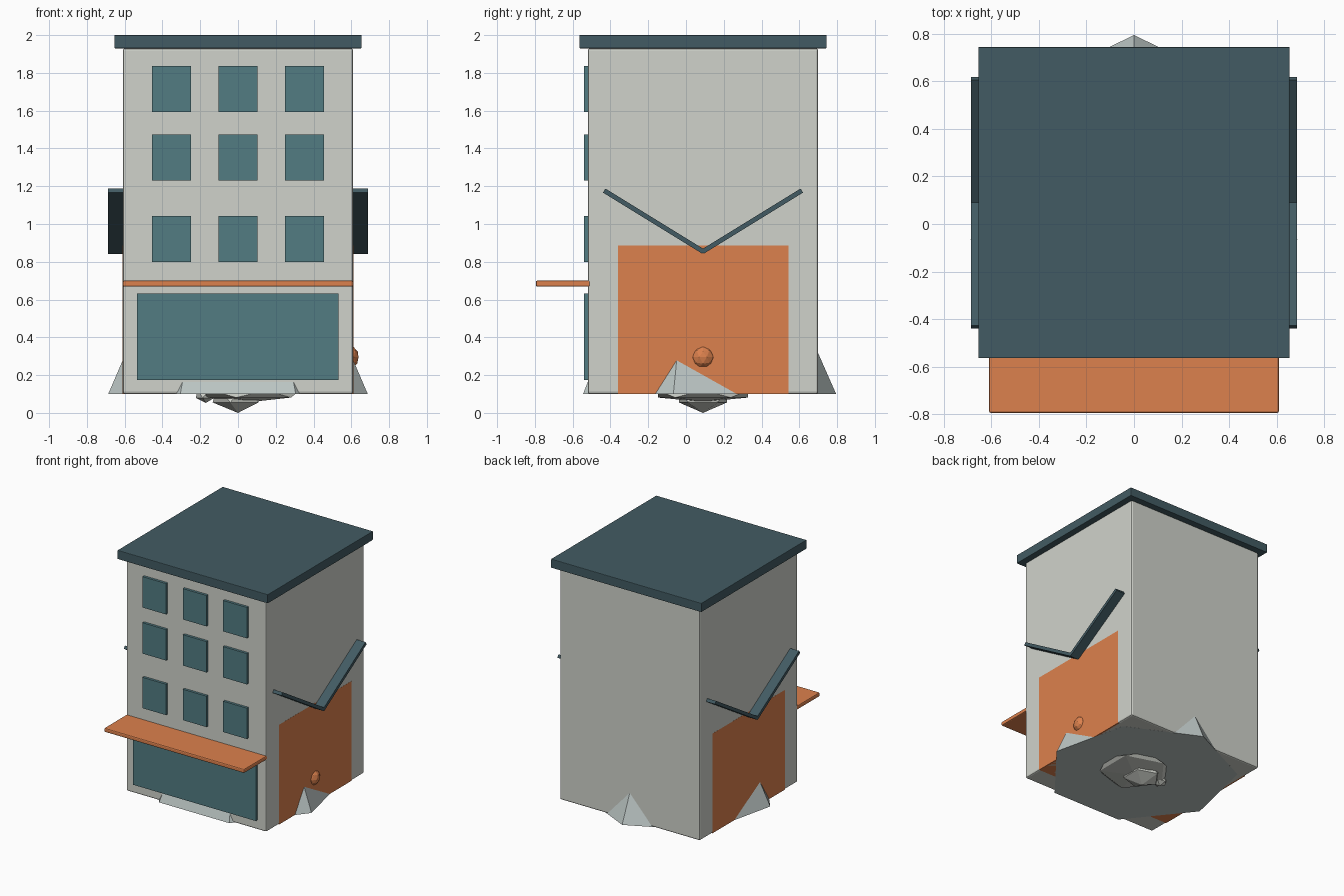
import bpy
import math

if "Cube" in bpy.data.objects:
    bpy.data.objects.remove(bpy.data.objects["Cube"])


def material(name, rgb):
    m = bpy.data.materials.new(name)
    m.diffuse_color = (*rgb, 1)
    m.use_nodes = True
    m.node_tree.nodes["Principled BSDF"].inputs["Base Color"].default_value = m.diffuse_color
    return m


SLATE = material("slate", (0.055, 0.105, 0.125, 1)[:3])
GLASS = material("glass", (0.085, 0.2, 0.225))
ORANGE = material("orange", (0.72, 0.22, 0.075))
WALL = material("wall", (0.63, 0.65, 0.60))
STONE = material("stone", (0.50, 0.56, 0.55))


def finish(name, mat):
    o = bpy.context.object
    o.name = name
    o.data.materials.append(mat)
    return o


def box(name, x, y, z, mat, bevel=0):
    """Box from (min, max) ranges."""
    c = [(r[0] + r[1]) / 2 for r in (x, y, z)]
    bpy.ops.mesh.primitive_cube_add(size=1, location=c)
    o = finish(name, mat)
    o.scale = [r[1] - r[0] for r in (x, y, z)]
    bpy.ops.object.transform_apply(location=False, rotation=False, scale=True)
    if bevel:
        b = o.modifiers.new("bevel", "BEVEL")
        b.width = bevel
        b.segments = 2
    return o


def rock(name, loc, scale, mat, sub=1):
    bpy.ops.mesh.primitive_ico_sphere_add(subdivisions=sub, radius=1, location=loc)
    finish(name, mat).scale = scale


# Main block, roof slab and awning
box("building_body", (-0.61, 0.61), (-0.52, 0.70), (0.10, 1.93), WALL, 0.012)
box("roof_slab", (-0.655, 0.655), (-0.565, 0.745), (1.93, 2.0), SLATE, 0.004)
box("awning", (-0.61, 0.61), (-0.795, -0.505), (0.668, 0.70), ORANGE, 0.008)

# Shop window and upper windows
box("shop_window", (-0.535, 0.533), (-0.54, -0.50), (0.175, 0.632), GLASS)
for row, z in enumerate((0.80, 1.23, 1.593)):
    for col, x in enumerate((-0.352, 0, 0.352)):
        box(f"window_{row}_{col}", (x - 0.103, x + 0.103), (-0.54, -0.50),
            (z, z + 0.243), GLASS)

# Orange inner house showing on both side walls
box("side_house", (-0.6105, 0.6105), (-0.36, 0.543), (0.10, 0.885), ORANGE)

# Two V-shaped roof panels passing through the block
a = math.atan2(0.32, 0.52)
for side, name in ((-1, "side_roof_front"), (1, "side_roof_back")):
    o = box(name, (-0.687, 0.687), (-0.309, 0.309), (-0.0125, 0.0125), SLATE)
    o.rotation_euler.x = side * a
    o.location = (0, 0.09 + side * 0.26, 1.015)

# Round knob on the right wall
rock("side_knob", (0.575, 0.09, 0.295), (0.066, 0.066, 0.066), ORANGE, 2)

# Seven-sided peak whose corners poke out at the base
bpy.ops.mesh.primitive_cone_add(vertices=7, radius1=0.705, radius2=0, depth=1.6,
                                location=(0, 0.09, 0.8995))
peak = finish("stone_peak", STONE)
top = max(peak.data.vertices, key=lambda v: v.co.z)
corners = [v for v in peak.data.vertices if v.co.z < 0]
ang = min(corners, key=lambda v: -v.co.y)
peak.rotation_euler.z = math.pi / 2 - math.atan2(ang.co.y, ang.co.x)

# Faceted rocks under the floor
rock("bottom_rock", (0, 0.09, 0.10), (0.15, 0.15, 0.10), WALL)
rock("bottom_rock_wide", (0.07, 0.09, 0.10), (0.29, 0.28, 0.042), WALL)
rock("bottom_rock_small", (-0.17, 0.09, 0.10), (0.06, 0.06, 0.047), WALL)
